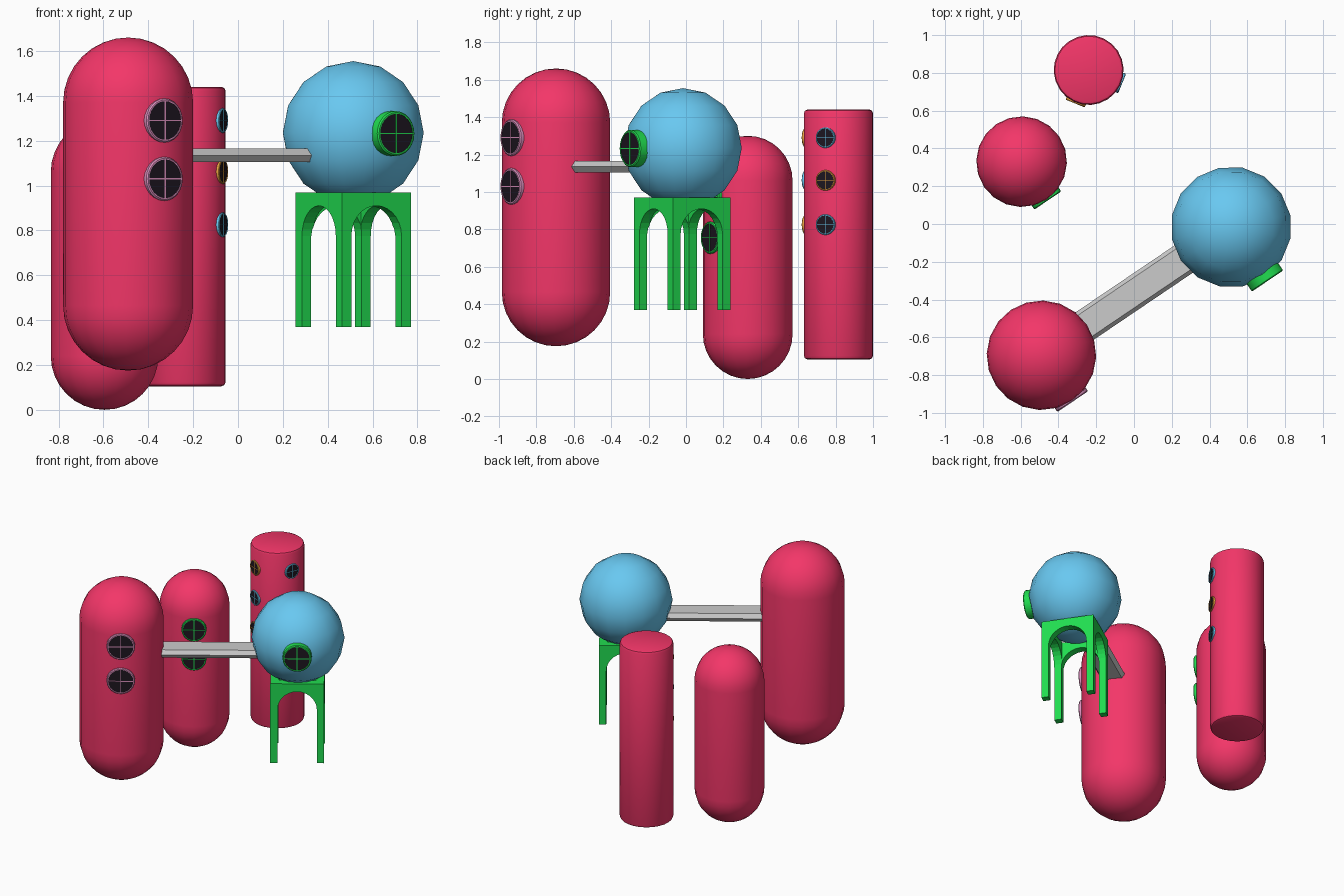
import bpy, bmesh
from math import sin, cos, pi, radians
from mathutils import Matrix, Vector

if "Cube" in bpy.data.objects:
    bpy.data.objects.remove(bpy.data.objects["Cube"])

TURN = radians(34)          # the whole layout is turned by this angle


def material(name, rgb):
    m = bpy.data.materials.new(name)
    m.diffuse_color = (*rgb, 1)
    m.use_nodes = True
    m.node_tree.nodes["Principled BSDF"].inputs["Base Color"].default_value = m.diffuse_color
    return m


RED = material("red", (0.90, 0.037, 0.14))
BLUE = material("blue", (0.14, 0.58, 0.88))
GREEN = material("green", (0.015, 0.72, 0.08))
MAUVE = material("mauve", (0.72, 0.28, 0.52))
ORANGE = material("orange", (0.80, 0.36, 0.05))
GLASS = material("dark_glass", (0.012, 0.008, 0.014))


def finish(name, bm, matrix, mat=None, smooth=True):
    bmesh.ops.recalc_face_normals(bm, faces=bm.faces)
    me = bpy.data.meshes.new(name)
    bm.to_mesh(me)
    bm.free()
    ob = bpy.data.objects.new(name, me)
    bpy.context.collection.objects.link(ob)
    ob.matrix_world = matrix
    if mat:
        me.materials.append(mat)
    if smooth:
        bpy.ops.object.select_all(action='DESELECT')
        ob.select_set(True)
        bpy.context.view_layer.objects.active = ob
        bpy.ops.object.shade_smooth_by_angle(angle=radians(35))
    return ob


def lathe(name, profile, segs, matrix, mat, closed=False):
    """Spin (radius, height) points around local z."""
    bm = bmesh.new()
    pts = [bm.verts.new((r, 0, z)) for r, z in profile]
    pairs = list(zip(pts, pts[1:])) + ([(pts[-1], pts[0])] if closed else [])
    edges = [bm.edges.new(p) for p in pairs]
    bmesh.ops.spin(bm, geom=pts + edges, axis=(0, 0, 1), cent=(0, 0, 0),
                   angle=2 * pi, steps=segs, use_merge=True)
    bmesh.ops.remove_doubles(bm, verts=bm.verts, dist=1e-5)
    return finish(name, bm, matrix, mat)


def prism(name, outline, half, matrix, mat=None):
    """Extrude an (x, z) outline from y = -half to y = half."""
    bm = bmesh.new()
    f = bm.faces.new([bm.verts.new((x, -half, z)) for x, z in outline])
    ext = bmesh.ops.extrude_face_region(bm, geom=[f])
    bmesh.ops.translate(bm, vec=(0, 2 * half, 0),
                        verts=[v for v in ext['geom'] if isinstance(v, bmesh.types.BMVert)])
    return finish(name, bm, matrix, mat, smooth=False)


def arc(r, cz, a0, a1, n):
    return [(r * cos(radians(a0 + (a1 - a0) * i / n)),
             cz + r * sin(radians(a0 + (a1 - a0) * i / n))) for i in range(n + 1)]


def placed(x, y, z=0.0, turn=TURN):
    return Matrix.Translation((x, y, z)) @ Matrix.Rotation(turn, 4, 'Z')


def capsule(name, x, y, r, z0, z1):
    prof = arc(r, z0 + r, -90, 0, 8) + arc(r, z1 - r, 0, 90, 8)
    prof[0], prof[-1] = (0, z0), (0, z1)
    lathe(name, prof, 20, placed(x, y), RED)


def porthole(name, x, y, z, angle, dist, r, depth, mat):
    """Round window facing outward at the given angle; dist is its outer face."""
    n = Vector((cos(radians(angle)), sin(radians(angle)), 0))
    side = Vector((-n.y, n.x, 0))
    m = Matrix((side, (0, 0, 1), n)).transposed().to_4x4()
    m.translation = Vector((x, y, z)) + n * dist
    b = r * 0.06
    lathe(name + "_frame", [(r * .88, -depth), (r, -depth), (r, -b), (r - b, 0),
                            (r * .88, 0)], 24, m, mat, closed=True)
    lathe(name + "_glass", [(0, -depth), (r * .89, -depth), (r * .89, -.003), (0, -.003)],
          24, m, GLASS)
    # thin glazing cross
    bm = bmesh.new()
    w = r * 0.03
    for size in ((r * 1.8, 2 * w, .006), (2 * w, r * 1.8, .006)):
        bmesh.ops.create_cube(bm, size=1, matrix=Matrix.Translation((0, 0, -.003))
                              @ Matrix.Diagonal((*size, 1)))
    finish(name + "_cross", bm, m, mat, smooth=False)


# Towers: two capsules and one cylinder
AX, AY, BX, BY, CX, CY = -0.49, -0.695, -0.595, 0.33, -0.24, 0.815
capsule("large_capsule_tower", AX, AY, 0.29, 0.175, 1.66)
capsule("small_capsule_tower", BX, BY, 0.24, 0.0, 1.30)
lathe("cylinder_tower", [(0, .105), (.167, .105), (.179, .11), (.185, .123), (.185, 1.422),
                         (.179, 1.435), (.167, 1.44), (0, 1.44)], 24, placed(CX, CY), RED)

# Sphere
DX, DY, DZ = 0.514, -0.016, 1.235
ball = arc(0.32, 0, -90, 90, 8)
ball[0], ball[-1] = (0, -.32), (0, .32)
lathe("sphere_pod", ball, 16, placed(DX, DY, DZ), BLUE)

# Portholes
for i, z in enumerate((1.29, 1.03)):
    porthole(f"large_tower_window_{i}", AX, AY, z, -56, 0.296, 0.098, 0.05, MAUVE)
for i, z in enumerate((0.975, 0.755)):
    porthole(f"small_tower_window_{i}", BX, BY, z, -56, 0.248, 0.086, 0.05, GREEN)
for i, z in enumerate((1.29, 1.062, 0.825)):
    a, b = (BLUE, ORANGE) if i % 2 == 0 else (ORANGE, BLUE)
    porthole(f"cylinder_right_window_{i}", CX, CY, z, -22, 0.191, 0.055, 0.03, a)
    porthole(f"cylinder_front_window_{i}", CX, CY, z, -112, 0.191, 0.055, 0.03, b)
porthole("sphere_window", DX, DY, 1.232, -56, 0.345, 0.1, 0.09, GREEN)

# Bridge with a flat hexagonal section, running from tower to sphere
run = Vector((DX - AX, DY - AY, 0))
mid = Vector((AX, AY, 0)) + run / 2
heading = run.to_track_quat('Y', 'Z').to_matrix().to_4x4()
prism("bridge", [(-.087, 0), (-.067, -.03), (.067, -.03), (.087, 0), (.067, .03), (-.067, .03)],
      run.length / 2 - .2, Matrix.Translation((mid.x, mid.y, 1.135)) @ heading)

# Arched stand: a box hollowed out and cut by two crossing arches
S, W, Z0, Z1 = 0.185, 0.135, 0.37, 0.97
at = placed(DX, DY - .004)
stand = prism("arched_stand", [(-S, Z0), (S, Z0), (S, Z1), (-S, Z1)], S, at, GREEN)
arch = [(-W, Z0 - .1), (W, Z0 - .1)] + arc(W, 0.775, 0, 180, 14)
cutters = [prism("cutter_a", arch, .3, at),
           prism("cutter_b", arch, .3, at @ Matrix.Rotation(pi / 2, 4, 'Z')),
           prism("cutter_c", [(-.127, .2), (.127, .2), (.127, 1.1), (-.127, 1.1)], .127, at)]
bpy.context.view_layer.objects.active = stand
for c in cutters:
    c.hide_render = True
    mod = stand.modifiers.new("cut", 'BOOLEAN')
    mod.operation, mod.solver, mod.object = 'DIFFERENCE', 'EXACT', c
    bpy.ops.object.modifier_apply(modifier=mod.name)
for c in cutters:
    bpy.data.objects.remove(c)
